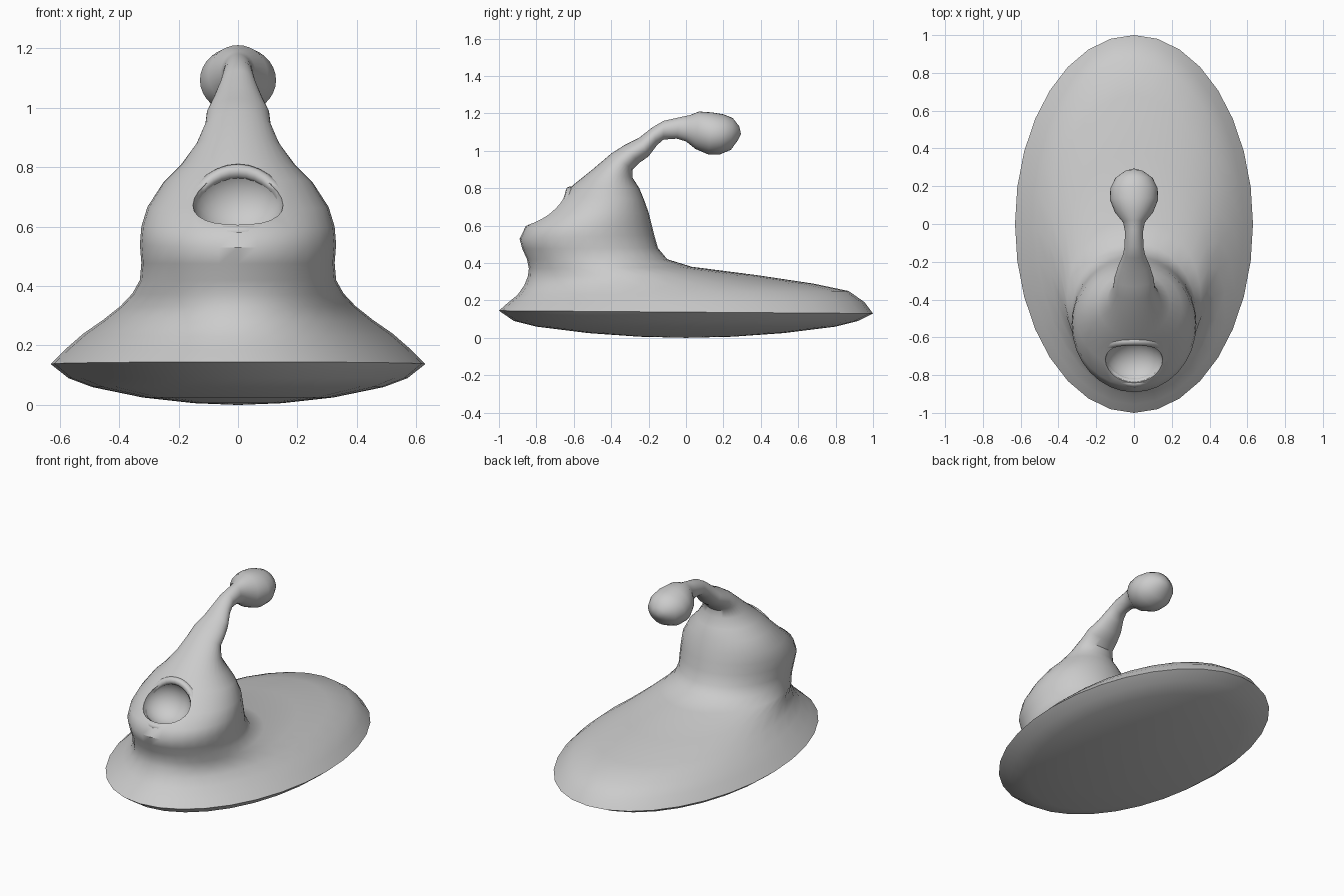
import bpy, bmesh, math
from mathutils import Vector

if "Cube" in bpy.data.objects:
    bpy.data.objects.remove(bpy.data.objects["Cube"])

SEG = 32

# Body cross-sections: front y, front z, back y, back z, half width
SECTIONS = [
    (-.25, .006, .25, .006, .15), (-.52, .025, .52, .025, .32),
    (-.80, .06, .80, .06, .49), (-.92, .09, .92, .09, .57),
    (-1.0, .145, 1.0, .13, .63), (-.955, .185, .955, .19, .58),
    (-.90, .23, .87, .25, .52), (-.865, .28, .68, .29, .455),
    (-.845, .33, .38, .335, .395), (-.84, .37, .03, .38, .355),
    (-.85, .42, -.10, .42, .33), (-.875, .475, -.15, .48, .325),
    (-.89, .53, -.17, .55, .33), (-.86, .59, -.185, .61, .325),
    (-.77, .66, -.20, .67, .305), (-.66, .76, -.225, .74, .25),
    (-.60, .82, -.25, .80, .19), (-.50, .90, -.285, .855, .14),
    (-.40, .985, -.285, .90, .11), (-.33, 1.03, -.25, .935, .105),
    (-.25, 1.07, -.20, .97, .085), (-.18, 1.125, -.155, 1.03, .06),
    (-.12, 1.16, -.12, 1.06, .05), (-.03, 1.18, -.05, 1.065, .048),
    (.02, 1.19, .0, 1.05, .058), (.07, 1.21, .05, 1.01, .10),
    (.14, 1.205, .12, .98, .128), (.20, 1.195, .18, .98, .125),
    (.25, 1.175, .24, 1.005, .098), (.285, 1.13, .28, 1.06, .045),
]


def make_object(name, bm):
    bmesh.ops.recalc_face_normals(bm, faces=bm.faces)
    mesh = bpy.data.meshes.new(name)
    bm.to_mesh(mesh)
    bm.free()
    obj = bpy.data.objects.new(name, mesh)
    bpy.context.collection.objects.link(obj)
    return obj


def smooth(obj, angle):
    bpy.ops.object.select_all(action='DESELECT')
    obj.select_set(True)
    bpy.context.view_layer.objects.active = obj
    bpy.ops.object.shade_smooth_by_angle(angle=math.radians(angle))


def loft(name, sections, start, end):
    bm = bmesh.new()
    rings = []
    for yf, zf, yb, zb, rx in sections:
        ring = []
        for i in range(SEG):
            a = 2 * math.pi * i / SEG
            t = (1 - math.cos(a)) / 2
            ring.append(bm.verts.new((rx * math.sin(a), yf + (yb - yf) * t, zf + (zb - zf) * t)))
        rings.append(ring)
    for r0, r1 in zip(rings, rings[1:]):
        for i in range(SEG):
            j = (i + 1) % SEG
            bm.faces.new((r0[i], r0[j], r1[j], r1[i]))
    for ring, tip in ((rings[0], start), (rings[-1], end)):
        v = bm.verts.new(tip)
        for i in range(SEG):
            bm.faces.new((ring[i], ring[(i + 1) % SEG], v))
    return make_object(name, bm)


# Broad foot, humped body, hooked stalk and bulb in one skin
body = loft("body", SECTIONS, (0, 0, 0), (0, .294, 1.09))

# Mouth hollow scooped from the sloping face
bm = bmesh.new()
bmesh.ops.create_uvsphere(bm, u_segments=24, v_segments=14, radius=1)
cutter = make_object("mouth_cutter", bm)
tilt = math.radians(43)
centre = Vector((0, -.735, .69))
cutter.location = centre
cutter.rotation_euler = (tilt, 0, 0)
cutter.scale = (.155, .135, .13)
cutter.hide_render = True
bpy.context.view_layer.update()

mod = body.modifiers.new("mouth", 'BOOLEAN')
mod.operation = 'DIFFERENCE'
mod.solver = 'EXACT'
mod.object = cutter
bpy.context.view_layer.objects.active = body
bpy.ops.object.modifier_apply(modifier=mod.name)
bpy.data.objects.remove(cutter)
smooth(body, 40)

# Low raised lip around the mouth
bpy.ops.mesh.primitive_torus_add(major_segments=32, minor_segments=8, major_radius=.165,
                                 minor_radius=.026, location=centre + Vector((0, .006, -.008)),
                                 rotation=(tilt, 0, 0))
lip = bpy.context.object
lip.name = "mouth_lip"
lip.scale = (1.03, .92, 1)
# Bend the sides back to follow the rounded body
for v in lip.data.vertices:
    v.co.z -= 2.2 * v.co.x ** 2
smooth(lip, 60)
